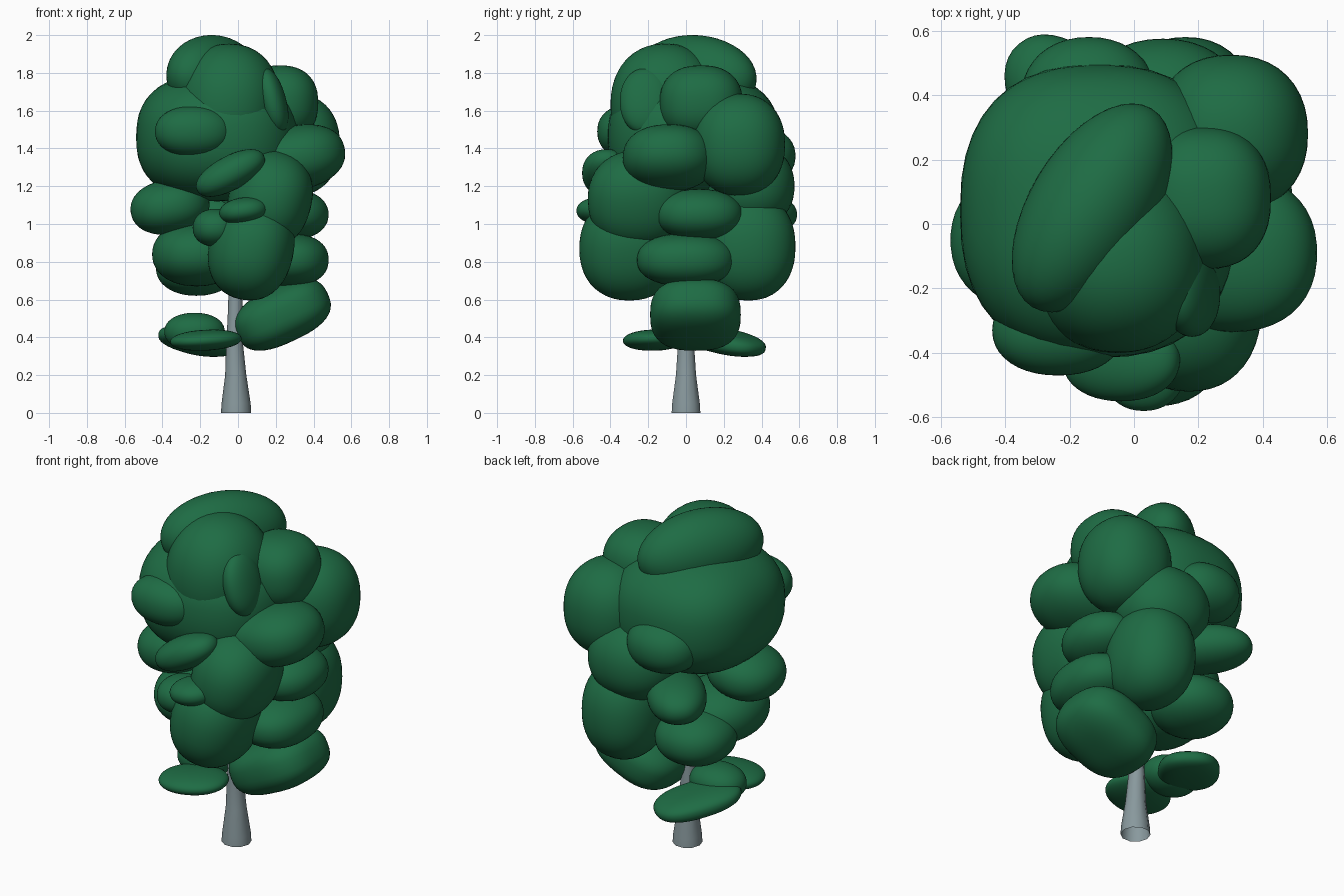
import bpy, bmesh, math
from mathutils import Vector, Euler

if "Cube" in bpy.data.objects:
    bpy.data.objects.remove(bpy.data.objects["Cube"])


def material(name, rgb):
    m = bpy.data.materials.new(name)
    m.diffuse_color = (*rgb, 1)
    m.use_nodes = True
    m.node_tree.nodes["Principled BSDF"].inputs["Base Color"].default_value = m.diffuse_color
    return m


LEAF = material("leaf_green", (0.013, 0.15, 0.058))
BARK = material("bark_grey", (0.25, 0.32, 0.34))


def finish(name, bm, mat):
    me = bpy.data.meshes.new(name)
    bmesh.ops.recalc_face_normals(bm, faces=bm.faces)
    bm.to_mesh(me)
    bm.free()
    me.materials.append(mat)
    for p in me.polygons:
        p.use_smooth = True
    ob = bpy.data.objects.new(name, me)
    bpy.context.collection.objects.link(ob)
    return ob


def clump(name, centre, radii, rot=(0, 0, 0), square=0.93):
    """Slightly boxy ellipsoid of foliage; square < 1 fills the corners."""
    bm = bmesh.new()
    bmesh.ops.create_icosphere(bm, subdivisions=4, radius=1)
    turn = Euler([math.radians(a) for a in rot]).to_matrix()
    for v in bm.verts:
        p = [math.copysign(abs(c) ** square, c) * r for c, r in zip(v.co, radii)]
        v.co = turn @ Vector(p) + Vector(centre)
    finish(name, bm, LEAF)


# crown
clump("crown_top", (-0.13, 0.05, 1.78), (0.36, 0.195, 0.22), (0, 3, 59), 1.0)
clump("crown_main", (-0.11, 0.04, 1.46), (0.43, 0.455, 0.34), square=0.82)
clump("crown_front", (-0.05, -0.11, 1.63), (0.27, 0.29, 0.325), (0, 6, 0), 0.92)
clump("crown_front_oval", (-0.235, -0.33, 1.49), (0.205, 0.14, 0.135))
clump("crown_right", (0.22, 0.08, 1.64), (0.205, 0.22, 0.20), square=0.85)
clump("crown_right_sliver", (0.18, -0.21, 1.65), (0.075, 0.14, 0.18), (0, -15, 0))
clump("crown_back_right", (0.30, 0.28, 1.42), (0.24, 0.245, 0.27), square=0.9)

# middle band
clump("middle_right", (0.31, -0.09, 1.35), (0.26, 0.245, 0.17), (0, -12, 0), 0.9)
clump("middle_front", (0.17, -0.25, 1.13), (0.22, 0.27, 0.26), (0, 15, 0), 0.9)
clump("middle_front_bud", (-0.04, -0.42, 1.27), (0.20, 0.13, 0.09), (0, -28, 0))
clump("middle_front_small", (0.03, -0.45, 1.07), (0.13, 0.13, 0.07), (0, -8, 0))
clump("middle_front_low", (-0.12, -0.36, 0.98), (0.12, 0.14, 0.10))
clump("middle_left", (-0.36, -0.05, 1.09), (0.21, 0.21, 0.145), (0, -8, 0))
clump("middle_right_small", (0.28, 0.07, 1.05), (0.20, 0.23, 0.135))
clump("middle_back_left", (-0.14, 0.39, 1.36), (0.21, 0.19, 0.155))
clump("middle_back", (0.09, 0.34, 1.20), (0.26, 0.235, 0.23))
clump("middle_back_bud", (-0.19, 0.36, 1.05), (0.26, 0.16, 0.12), (0, 0, 130))

# lower band
clump("lower_front", (0.07, -0.30, 0.87), (0.225, 0.265, 0.275), (0, 12, 0), 0.9)
clump("lower_left", (-0.22, -0.03, 0.84), (0.235, 0.27, 0.17))
clump("lower_back_left", (-0.22, 0.22, 0.77), (0.215, 0.22, 0.15))
clump("lower_right", (0.27, 0.0, 0.81), (0.21, 0.26, 0.14), square=0.88)
clump("lower_back_right", (0.16, 0.33, 0.88), (0.22, 0.25, 0.285), square=0.9)

# hanging clumps near the trunk
clump("hanging_right", (0.235, 0.05, 0.52), (0.265, 0.24, 0.15), (0, -25, 0), 0.76)
clump("hanging_front_left", (-0.17, -0.17, 0.385), (0.19, 0.16, 0.055), (0, -3, 15))
clump("hanging_back_left", (-0.215, 0.20, 0.38), (0.24, 0.165, 0.065), (0, 11, 52), 0.82)
clump("hanging_left", (-0.23, 0.03, 0.43), (0.16, 0.13, 0.10))

# trunk: tapered and slightly bent rings of (x, z, radius), open at the foot
SIDES = 10
bm = bmesh.new()
rings = []
for x, z, r in [(-0.01, 0, 0.08), (-0.01, 0.05, 0.077), (-0.012, 0.2, 0.056),
                (-0.018, 0.36, 0.045), (-0.015, 0.5, 0.04), (-0.012, 0.7, 0.036),
                (0.0, 0.95, 0.03), (0.0, 1.25, 0.02)]:
    rings.append([bm.verts.new((x + r * math.cos(a), r * math.sin(a), z))
                  for a in (2 * math.pi * i / SIDES for i in range(SIDES))])
for lo, hi in zip(rings, rings[1:]):
    for i in range(SIDES):
        j = (i + 1) % SIDES
        bm.faces.new((lo[i], lo[j], hi[j], hi[i]))
bm.faces.new(rings[-1])
trunk = finish("trunk", bm, BARK)
bpy.context.view_layer.objects.active = trunk
trunk.select_set(True)
bpy.ops.object.shade_smooth_by_angle(angle=math.radians(50))
